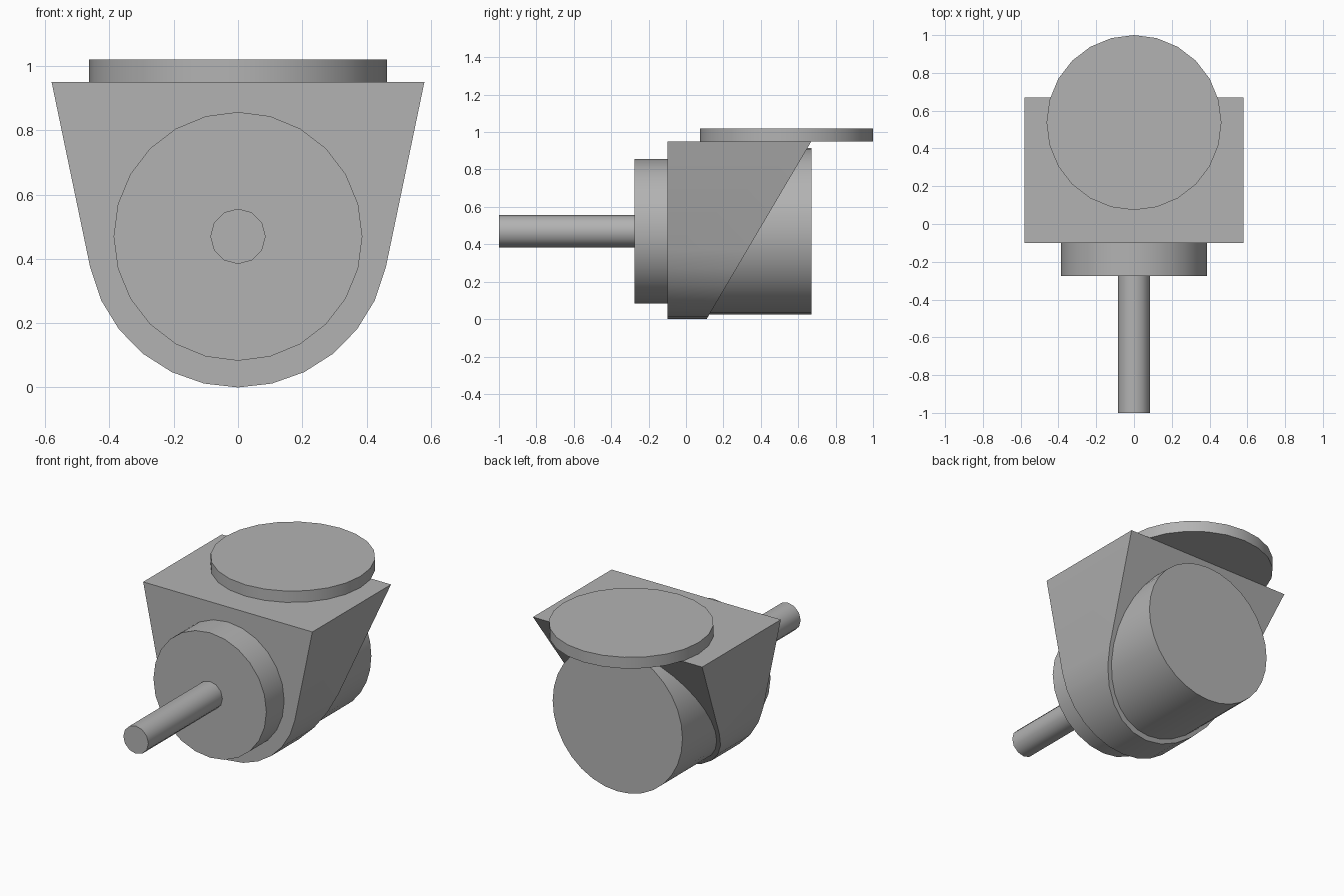
import bpy
import bmesh
from math import cos, sin, radians, pi
from mathutils import Matrix

cube = bpy.data.objects.get("Cube")
if cube:
    bpy.data.objects.remove(cube, do_unlink=True)

grey = bpy.data.materials.new("plain_grey")
grey.use_nodes = True
grey.diffuse_color = (0.45, 0.45, 0.45, 1)
grey.node_tree.nodes["Principled BSDF"].inputs["Base Color"].default_value = grey.diffuse_color

AXIS_Z = 0.47          # height of the horizontal axle
FRONT, BACK, TOP = -0.10, 0.67, 0.95


def finish(name, bm):
    """Turn a bmesh into a shaded grey object."""
    bmesh.ops.recalc_face_normals(bm, faces=bm.faces)
    mesh = bpy.data.meshes.new(name)
    bm.to_mesh(mesh)
    bm.free()
    obj = bpy.data.objects.new(name, mesh)
    bpy.context.collection.objects.link(obj)
    mesh.materials.append(grey)
    bpy.ops.object.select_all(action="DESELECT")
    obj.select_set(True)
    bpy.context.view_layer.objects.active = obj
    bpy.ops.object.shade_smooth_by_angle(angle=radians(31))
    return obj


def cylinder(name, radius, depth, sides, matrix):
    bm = bmesh.new()
    bmesh.ops.create_cone(bm, cap_ends=True, segments=sides, radius1=radius,
                          radius2=radius, depth=depth, matrix=matrix)
    return finish(name, bm)


def axle_cylinder(name, radius, y0, y1, sides):
    """Cylinder lying along y on the axle line."""
    place = Matrix.Translation((0, (y0 + y1) / 2, AXIS_Z))
    turn = Matrix.Rotation(pi / 2, 4, "X") @ Matrix.Rotation(pi / 2, 4, "Z")
    return cylinder(name, radius, y1 - y0, sides, place @ turn)


# Housing: flared profile with a round bottom, extruded and cut on a slant
arc = [radians(-168 + 13 * i) for i in range(13)]
profile = [(-0.58, TOP)] + [(AXIS_Z * cos(a), AXIS_Z + AXIS_Z * sin(a)) for a in arc] + [(0.58, TOP)]
bm = bmesh.new()
face = bm.faces.new([bm.verts.new((x, FRONT, z)) for x, z in profile])
extruded = bmesh.ops.extrude_face_region(bm, geom=[face])["geom"]
for v in extruded:
    if isinstance(v, bmesh.types.BMVert):
        # back end follows the slanted plane
        v.co.y = 0.11 + (BACK - 0.11) * v.co.z / TOP
finish("housing", bm)

# Parts along the axle
axle_cylinder("rear_drum", 0.445, 0.0, BACK, 32)
axle_cylinder("front_collar", 0.387, -0.275, FRONT, 24)
axle_cylinder("shaft", 0.086, -1.0, -0.275, 12)

# Round plate lying on top
cylinder("top_plate", 0.463, 0.07, 24, Matrix.Translation((0, 0.537, TOP + 0.035)))
